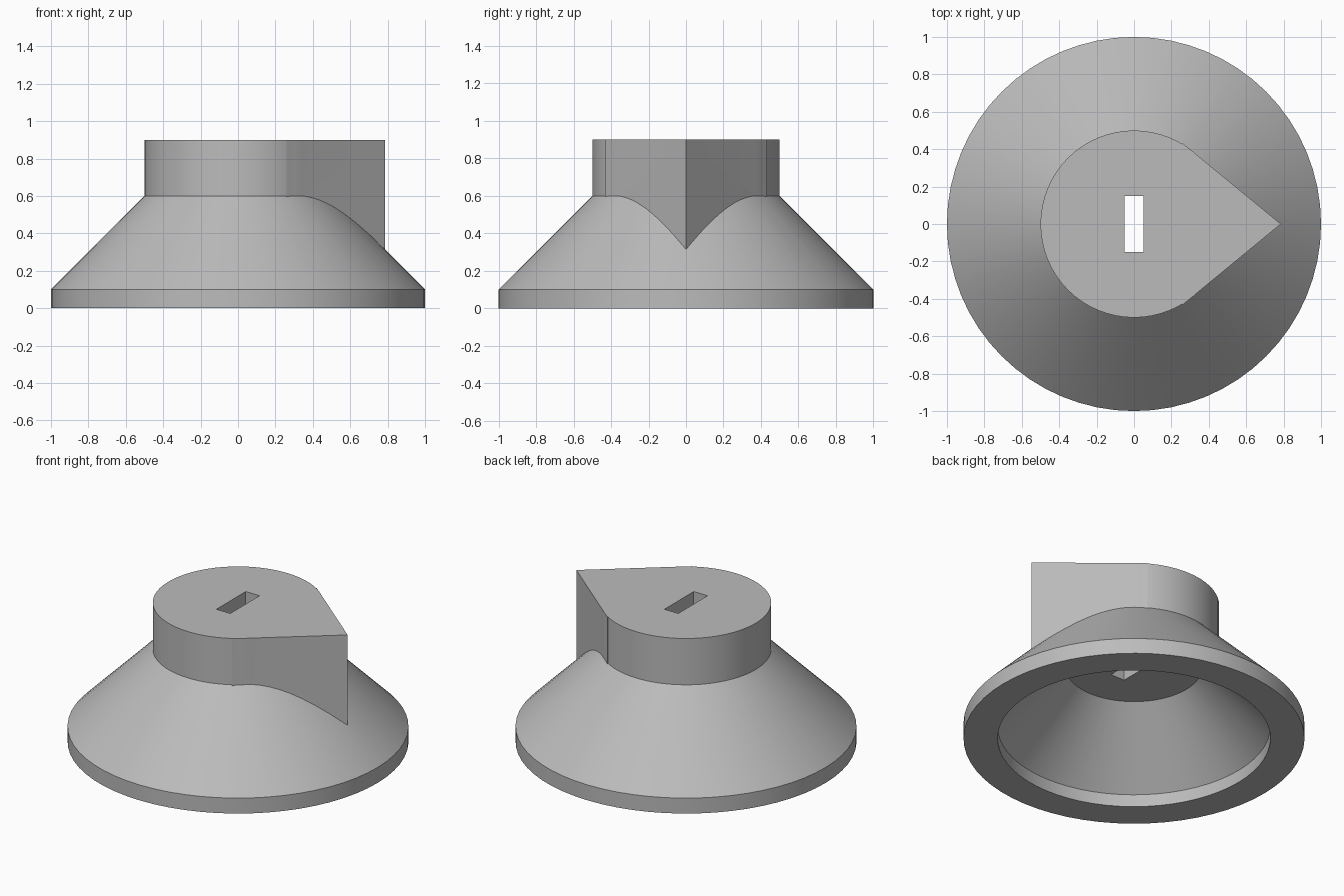
import bpy, bmesh, math

if "Cube" in bpy.data.objects:
    bpy.data.objects.remove(bpy.data.objects["Cube"])

SEGMENTS = 64
# Hollow inside follows the outside at this scale
WALL_SCALE = 0.8

grey = bpy.data.materials.new("plain_grey")
grey.use_nodes = True
colour = (0.5, 0.5, 0.5, 1)
grey.diffuse_color = colour
grey.node_tree.nodes["Principled BSDF"].inputs["Base Color"].default_value = colour


def finish(name, bm):
    bmesh.ops.remove_doubles(bm, verts=bm.verts, dist=1e-5)
    bmesh.ops.recalc_face_normals(bm, faces=bm.faces)
    mesh = bpy.data.meshes.new(name)
    bm.to_mesh(mesh)
    bm.free()
    mesh.materials.append(grey)
    obj = bpy.data.objects.new(name, mesh)
    bpy.context.collection.objects.link(obj)
    return obj


def lathe(name, profile):
    """Solid of stacked rings (radius, z), capped at both ends."""
    bm = bmesh.new()
    rings = []
    for r, z in profile:
        angles = [2 * math.pi * i / SEGMENTS for i in range(SEGMENTS)]
        rings.append([bm.verts.new((r * math.cos(a), r * math.sin(a), z)) for a in angles])
    for low, high in zip(rings, rings[1:]):
        for i in range(SEGMENTS):
            j = (i + 1) % SEGMENTS
            bm.faces.new((low[i], low[j], high[j], high[i]))
    bm.faces.new(rings[0])
    bm.faces.new(rings[-1])
    return finish(name, bm)


def prism(name, outline, z0, z1):
    """Flat outline extruded upwards."""
    bm = bmesh.new()
    face = bm.faces.new([bm.verts.new((x, y, z0)) for x, y in outline])
    result = bmesh.ops.extrude_face_region(bm, geom=[face])
    top = [g for g in result["geom"] if isinstance(g, bmesh.types.BMVert)]
    bmesh.ops.translate(bm, verts=top, vec=(0, 0, z1 - z0))
    return finish(name, bm)


def combine(target, tool, operation):
    mod = target.modifiers.new(tool.name, "BOOLEAN")
    mod.operation = operation
    mod.solver = "EXACT"
    mod.object = tool
    bpy.context.view_layer.objects.active = target
    bpy.ops.object.modifier_apply(modifier=mod.name)
    bpy.data.objects.remove(tool)


# Rim, sloping skirt and round neck
knob = lathe("pointer_knob", [(1, 0), (1, 0.1), (0.5, 0.6), (0.5, 0.9)])

# Wedge-shaped pointer
pointer = prism("pointer", [(0.26, -0.432), (0.785, 0), (0.26, 0.432)], 0.2, 0.9)
combine(knob, pointer, "UNION")

# Hollow underside
s = WALL_SCALE
cavity = lathe("cavity", [(s, -0.1), (s, 0.1 * s), (0.5 * s, 0.6 * s)])
combine(knob, cavity, "DIFFERENCE")

# Shaft slot through the top
slot = prism("slot", [(-0.05, -0.15), (0.05, -0.15), (0.05, 0.15), (-0.05, 0.15)], 0.3, 1)
combine(knob, slot, "DIFFERENCE")

# Smooth round walls, crisp edges
bpy.ops.object.select_all(action="DESELECT")
knob.select_set(True)
bpy.context.view_layer.objects.active = knob
bpy.ops.object.shade_smooth_by_angle(angle=math.radians(25))
